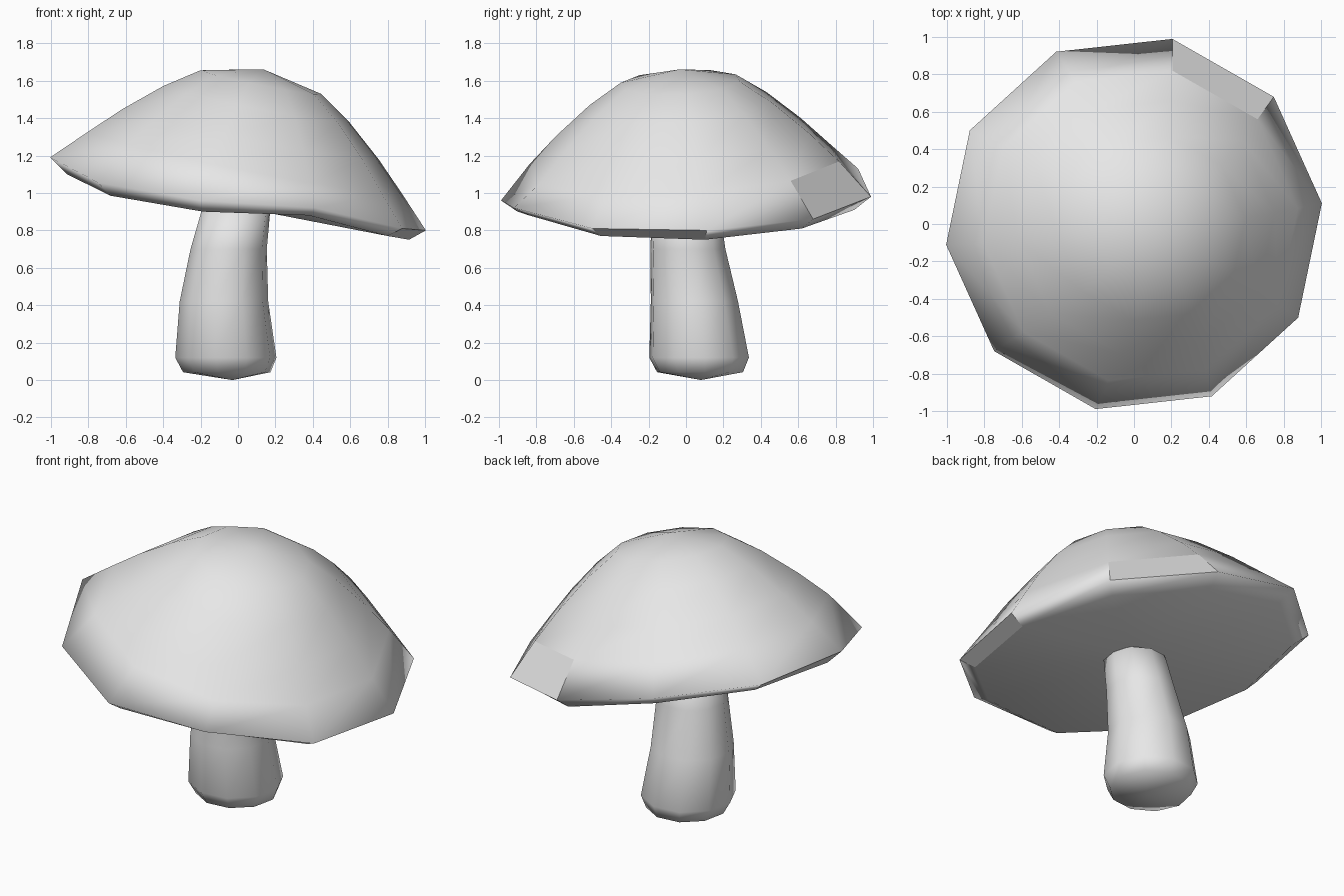
import bpy
from math import cos, sin, radians
from mathutils import Vector

cube = bpy.data.objects.get("Cube")
if cube:
    bpy.data.objects.remove(cube, do_unlink=True)

SIDES = 10
START = radians(6.3)

grey = bpy.data.materials.new("plain grey")
grey.use_nodes = True
grey.diffuse_color = (0.8, 0.8, 0.8, 1)
bsdf = next(n for n in grey.node_tree.nodes if n.type == 'BSDF_PRINCIPLED')
bsdf.inputs["Base Color"].default_value = (0.8, 0.8, 0.8, 1)


def circle(radius):
    """Points of a flat ten-sided ring."""
    steps = [START + radians(360 / SIDES) * i for i in range(SIDES)]
    return [Vector((radius * cos(a), radius * sin(a), 0)) for a in steps]


def loft(name, bottom, rings, top, flat=()):
    """Skin rings from a bottom point to a top point, listed upwards."""
    verts = [bottom] + [p for ring in rings for p in ring] + [top]
    last = len(verts) - 1
    faces = []
    for i in range(SIDES):
        j = (i + 1) % SIDES
        faces.append((0, 1 + j, 1 + i))
        for k in range(len(rings) - 1):
            a, b = 1 + k * SIDES, 1 + (k + 1) * SIDES
            faces.append((a + i, a + j, b + j, b + i))
        faces.append((last - SIDES + i, last - SIDES + j, last))
    mesh = bpy.data.meshes.new(name)
    mesh.from_pydata(verts, [], faces)
    mesh.materials.append(grey)
    per_side = len(rings) + 1
    for poly in mesh.polygons:
        poly.use_smooth = (poly.index // per_side, poly.index % per_side) not in flat
    obj = bpy.data.objects.new(name, mesh)
    bpy.context.collection.objects.link(obj)
    return obj


# Cap: uneven lip and rim, then dome rings rising along a tilted axis
axis = Vector((0.2, -0.05, 1)).normalized()


def dome(radius, height):
    ring = []
    for p in circle(radius):
        p.z = 0.985 - 0.2 * p.x + 0.05 * p.y
        ring.append(p + axis * height)
    return ring


def uneven(radius, heights):
    return [Vector((p.x, p.y, z)) for p, z in zip(circle(radius), heights)]


lip = uneven(0.92, [.75, .81, .91, 1.06, 1.11, 1.10, .985, .90, .88, .77])
rim = uneven(1.01, [.80, .86, .98, 1.13, 1.18, 1.19, 1.055, .96, .92, .81])
domes = [dome(r, h) for r, h in [(.845, .18), (.69, .335), (.5, .5), (.325, .62)]]
apex = Vector((0, 0, 0.985)) + axis * 0.69

# A few facets of the cap edge stay flat: one above the rim, two below
loft("mushroom_cap", Vector((0, 0, 0.925)), [lip, rim] + domes, apex,
     flat={(1, 2), (4, 1), (9, 1)})

# Stem: leaning, tapering column with a rounded foot
stem_rings = []
for x, y, z, r in [(-.06, .075, .042, .235), (-.065, .07, .12, .272),
                   (-.075, .045, .42, .238), (-.05, .01, .7, .205),
                   (-.012, 0, .9, .185)]:
    stem_rings.append([p + Vector((x, y, z)) for p in circle(r)])
loft("mushroom_stem", Vector((-.03, .08, 0)), stem_rings, Vector((0, 0, .93)))
